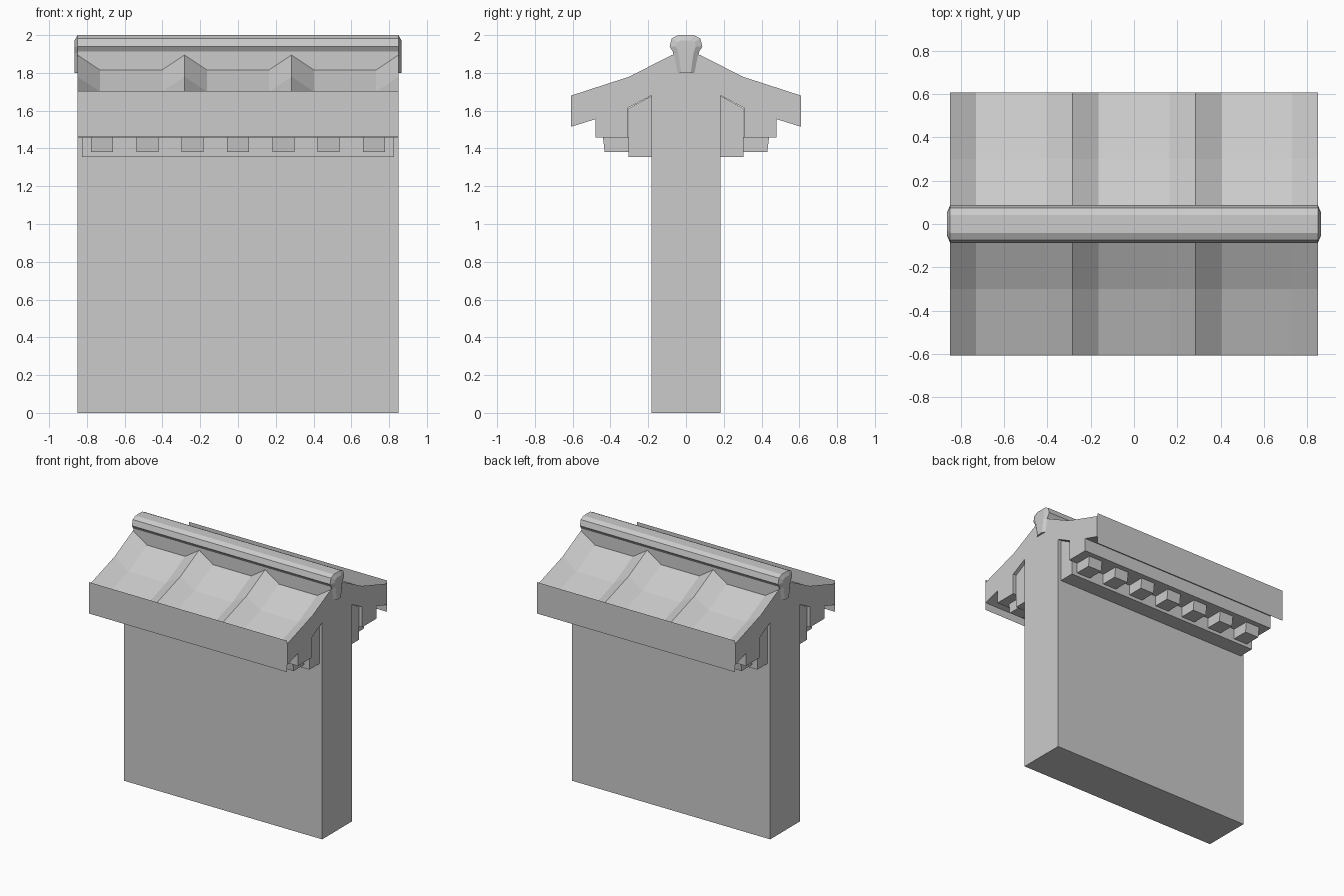
import bpy
import bmesh

old = bpy.data.objects.get("Cube")
if old:
    bpy.data.objects.remove(old, do_unlink=True)

stone = bpy.data.materials.new("light_grey_stone")
stone.use_nodes = True
GREY = (0.6, 0.6, 0.6, 1.0)
stone.diffuse_color = GREY
stone.node_tree.nodes["Principled BSDF"].inputs["Base Color"].default_value = GREY


def finish(name, bm, recalc=True):
    if recalc:
        bmesh.ops.recalc_face_normals(bm, faces=bm.faces)
    mesh = bpy.data.meshes.new(name)
    bm.to_mesh(mesh)
    bm.free()
    mesh.materials.append(stone)
    obj = bpy.data.objects.new(name, mesh)
    bpy.context.collection.objects.link(obj)
    return obj


def loft(name, sections):
    """Closed solid through (x, [(y, z), ...]) cross-sections."""
    bm = bmesh.new()
    rings = [[bm.verts.new((x, y, z)) for y, z in ring] for x, ring in sections]
    count = len(rings[0])
    for a, b in zip(rings, rings[1:]):
        for i in range(count):
            j = (i + 1) % count
            bm.faces.new((a[i], a[j], b[j], b[i]))
    bm.faces.new(rings[0])
    bm.faces.new(rings[-1])
    return finish(name, bm)


def mirrored(half):
    """Complete a half outline, given from the centre outwards and around."""
    return half + [(-y, z) for y, z in reversed(half)]


def box(name, x0, x1, y0, y1, z0, z1):
    ring = [(y0, z0), (y1, z0), (y1, z1), (y0, z1)]
    return loft(name, [(x0, ring), (x1, ring)])


HALF = 0.85      # half length of the wall
EAVE = 0.608     # reach of the roof

# Wall slab
box("wall", -HALF, HALF, -0.183, 0.183, 0, 1.68)

# Roof with three sunken bays between raised ribs
top = [(0.075, 1.895), (0.30, 1.78), (EAVE, 1.68)]
under = [(EAVE, 1.515), (0.48, 1.555), (0.48, 1.457), (0.307, 1.457),
         (0.307, 1.615), (0.183, 1.68)]


def roof_ring(drop):
    return mirrored([(y, z - drop) for y, z in top] + under)


DROP = 0.08
bay = 2 * HALF / 3
sections = []
for i in range(3):
    x = -HALF + i * bay
    sections += [(x, roof_ring(0)), (x + 0.12, roof_ring(DROP)),
                 (x + bay - 0.12, roof_ring(DROP))]
sections.append((HALF, roof_ring(0)))
loft("roof", sections)

# Core that carries the ridge
box("ridge_core", -HALF + 0.002, HALF - 0.002, -0.07, 0.07, 1.75, 1.915)

# Rounded ridge bar with bulging ends
bar = mirrored([(0.042, 2.0), (0.075, 1.983), (0.087, 1.94), (0.065, 1.905),
                (0.045, 1.80)])
tip = mirrored([(0.025, 1.972), (0.045, 1.962), (0.052, 1.94), (0.04, 1.905),
                (0.025, 1.80)])
loft("ridge_bar", [(-HALF - 0.015, tip), (-HALF, bar), (HALF, bar), (HALF + 0.015, tip)])

for side, s in (("front", -1), ("back", 1)):
    # Single-sheet fascia along the eave
    bm = bmesh.new()
    corners = [(s * HALF, 1.46), (-s * HALF, 1.46), (-s * HALF, 1.703), (s * HALF, 1.703)]
    bm.faces.new([bm.verts.new((x, s * 0.612, z)) for x, z in corners])
    finish(side + "_fascia", bm, recalc=False)

    # Cornice moulding against the wall
    ring = [(s * 0.17, 1.355), (s * 0.305, 1.355), (s * 0.305, 1.612), (s * 0.17, 1.685)]
    loft(side + "_cornice", [(-0.825, ring), (0.825, ring)])

    # Row of small tapered blocks
    ring = [(s * 0.29, 1.38), (s * 0.43, 1.38), (s * 0.44, 1.46), (s * 0.29, 1.46)]
    for i in range(7):
        x = (i - 3) * 0.24
        loft(f"{side}_block_{i + 1}", [(x - 0.058, ring), (x + 0.058, ring)])
